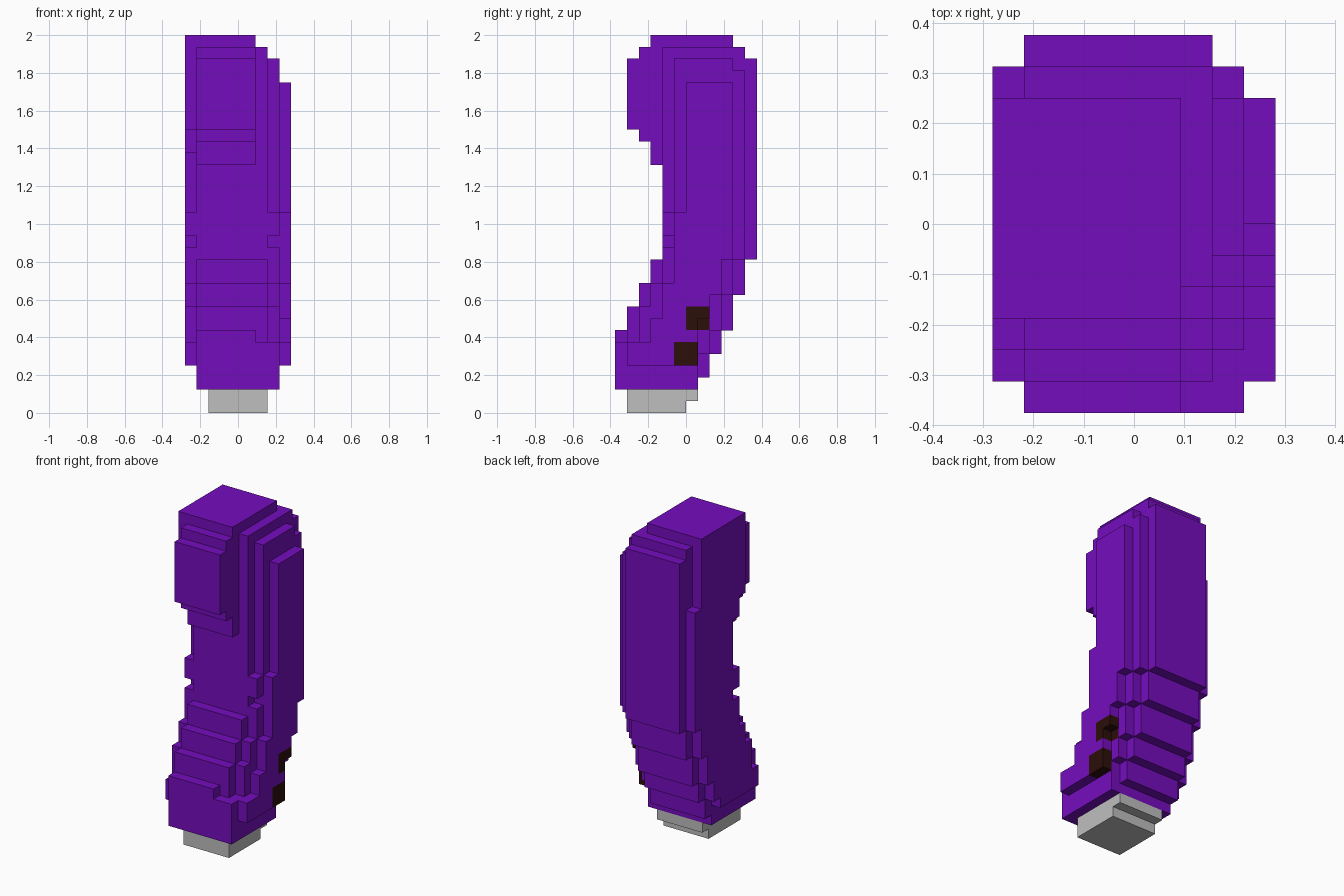
import bpy, bmesh

cube = bpy.data.objects.get("Cube")
if cube:
    bpy.data.objects.remove(cube)

U = 1 / 16                      # block size
OX, OY = -4.5 * U, -6 * U       # grid origin


def material(name, rgb):
    m = bpy.data.materials.new(name)
    m.use_nodes = True
    m.diffuse_color = (*rgb, 1)
    bsdf = next(n for n in m.node_tree.nodes if n.type == 'BSDF_PRINCIPLED')
    bsdf.inputs["Base Color"].default_value = (*rgb, 1)
    return m


purple = material("purple", (0.178, 0.004, 0.515))
brown = material("dark brown", (0.025, 0.0045, 0.003))
grey = material("light grey", (0.52, 0.52, 0.52))


def step_value(steps, k):
    """Value of a stepped profile at height k."""
    return [v for start, v in steps if start <= k][-1]


def add_slice(cells, x0, x1, top, front, back):
    """Fill a stepped side profile, extruded from x0 to x1."""
    for k in range(front[0][0], top):
        for j in range(step_value(front, k), step_value(back, k)):
            for i in range(x0, x1):
                cells[i, j, k] = 0


def add_box(cells, x, y, z, mat):
    for i in range(*x):
        for j in range(*y):
            for k in range(*z):
                cells[i, j, k] = mat


def build(name, cells, mats):
    """Make the outer skin of the blocks and merge its flat areas."""
    bm = bmesh.new()
    verts = {}

    def vert(p):
        if p not in verts:
            verts[p] = bm.verts.new((OX + p[0] * U, OY + p[1] * U, p[2] * U))
        return verts[p]

    for c, mat in cells.items():
        for axis in range(3):
            for side in (0, 1):
                n = list(c)
                n[axis] += 2 * side - 1
                if tuple(n) in cells:
                    continue
                a, b = (axis + 1) % 3, (axis + 2) % 3
                loop = []
                for da, db in ((0, 0), (1, 0), (1, 1), (0, 1)):
                    p = list(c)
                    p[axis] += side
                    p[a] += da
                    p[b] += db
                    loop.append(vert(tuple(p)))
                f = bm.faces.new(loop if side else loop[::-1])
                f.material_index = mat
    bm.normal_update()
    bmesh.ops.dissolve_limit(bm, angle_limit=0.01, verts=bm.verts[:],
                             edges=bm.edges[:], delimit={'MATERIAL'})
    me = bpy.data.meshes.new(name)
    bm.to_mesh(me)
    bm.free()
    for m in mats:
        me.materials.append(m)
    ob = bpy.data.objects.new(name, me)
    bpy.context.collection.objects.link(ob)
    return ob


# Curved body: side-profile slices from one side to the other
body = {}
core_back = [(2, 7), (3, 8), (5, 9), (7, 10), (10, 11), (13, 12), (30, 11), (31, 10)]
add_slice(body, 0, 1, 32,
          [(4, 1), (6, 2), (9, 3), (11, 4), (14, 5), (15, 4), (17, 5), (22, 4), (24, 3)],
          [(4, 7), (5, 8), (7, 9), (10, 10), (13, 11), (25, 10)])
add_slice(body, 1, 6, 32,
          [(2, 0), (7, 1), (9, 2), (11, 3), (13, 4), (21, 3), (23, 2), (24, 1), (30, 2), (31, 3)],
          core_back)
add_slice(body, 6, 7, 31, [(2, 0), (6, 1), (9, 2), (11, 3), (13, 4)], core_back)
add_slice(body, 7, 8, 30,
          [(2, 0), (6, 2), (9, 3), (11, 4), (14, 5), (15, 4), (17, 5)],
          [(2, 7), (5, 8), (7, 9), (10, 10), (13, 11), (29, 10)])
add_slice(body, 8, 9, 28,
          [(4, 1), (6, 3), (8, 4), (11, 5), (17, 6)],
          [(4, 7), (8, 8), (10, 9), (13, 10)])

# Dark spots on the side
add_box(body, (8, 9), (5, 7), (4, 6), 1)
add_box(body, (8, 9), (6, 8), (8, 9), 1)
add_box(body, (8, 9), (6, 7), (7, 8), 1)
add_box(body, (7, 8), (7, 8), (7, 8), 1)
build("curved_body", body, [purple, brown])

# Stepped base plug
base = {}
add_box(base, (2, 7), (1, 6), (0, 1), 0)
add_box(base, (2, 7), (1, 7), (1, 2), 0)
build("base_plug", base, [grey])
